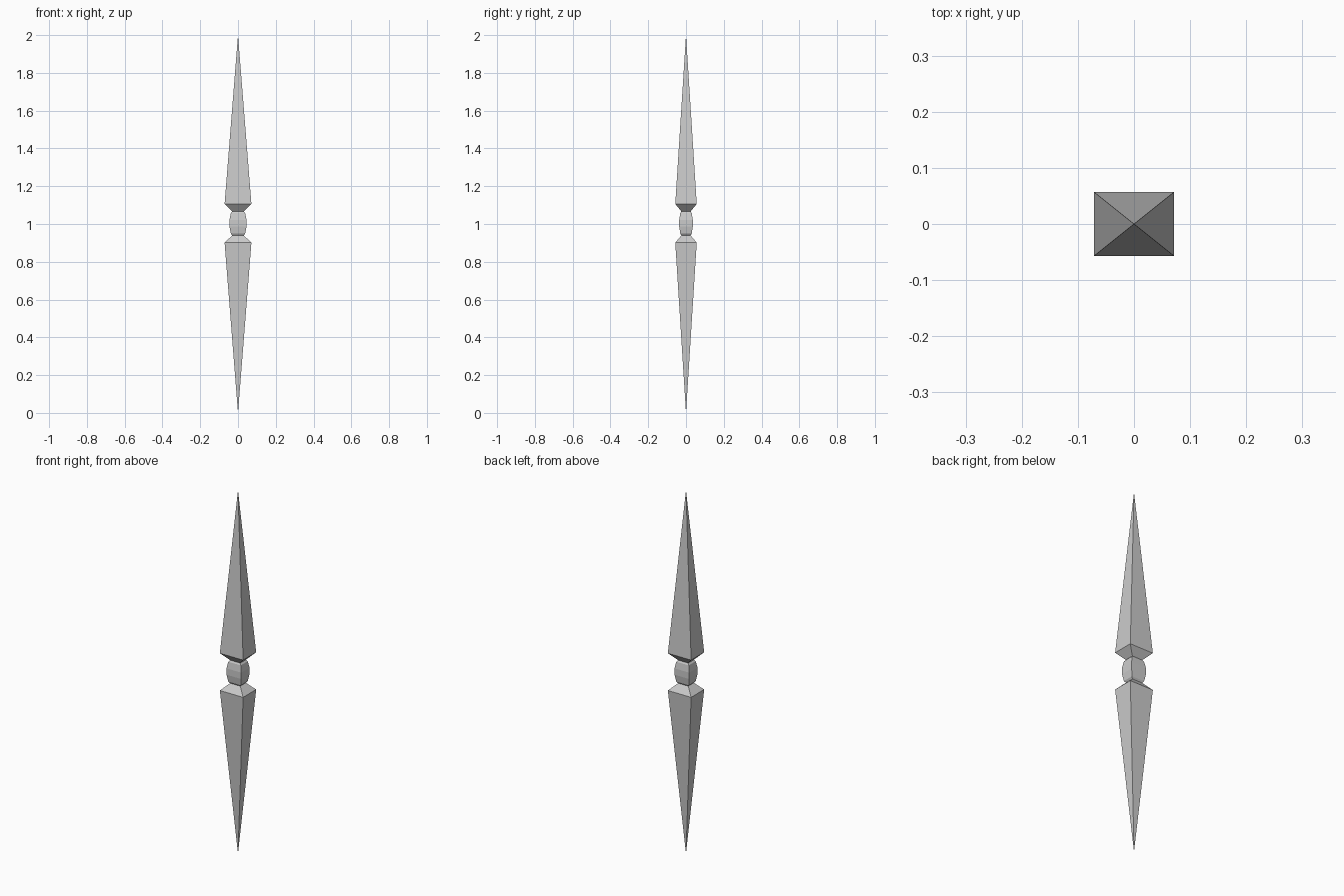
import bpy, bmesh

if "Cube" in bpy.data.objects:
    bpy.data.objects.remove(bpy.data.objects["Cube"])

RATIO = 0.8  # depth of the rectangular section relative to its width


def loft(name, profile):
    """Skin rectangular sections (half width, height); zero width is a point."""
    bm = bmesh.new()
    rings = []
    for w, z in profile:
        d = w * RATIO
        if w == 0:
            rings.append([bm.verts.new((0, 0, z))] * 4)
        else:
            rings.append([bm.verts.new((sx * w, sy * d, z))
                          for sx, sy in ((-1, -1), (1, -1), (1, 1), (-1, 1))])
    for a, b in zip(rings, rings[1:]):
        for i in range(4):
            j = (i + 1) % 4
            bm.faces.new(list(dict.fromkeys((a[i], a[j], b[j], b[i]))))
    for ring in (rings[0], rings[-1]):
        if len(set(ring)) == 4:
            bm.faces.new(ring)
    bmesh.ops.recalc_face_normals(bm, faces=bm.faces)
    mesh = bpy.data.meshes.new(name)
    bm.to_mesh(mesh)
    bm.free()
    obj = bpy.data.objects.new(name, mesh)
    bpy.context.collection.objects.link(obj)
    return obj


# Long upper and lower spikes, each with a short tapered collar
loft("upper_spike", [(0.027, 1.063), (0.071, 1.106), (0, 2.0)])
loft("lower_spike", [(0, 0.0), (0.071, 0.901), (0.027, 0.943)])

# Four-sided barrel bead between the spikes
loft("centre_bead", [(0.030, 0.939), (0.038, 0.949), (0.045, 0.987),
                     (0.045, 1.022), (0.038, 1.058), (0.030, 1.068)])
